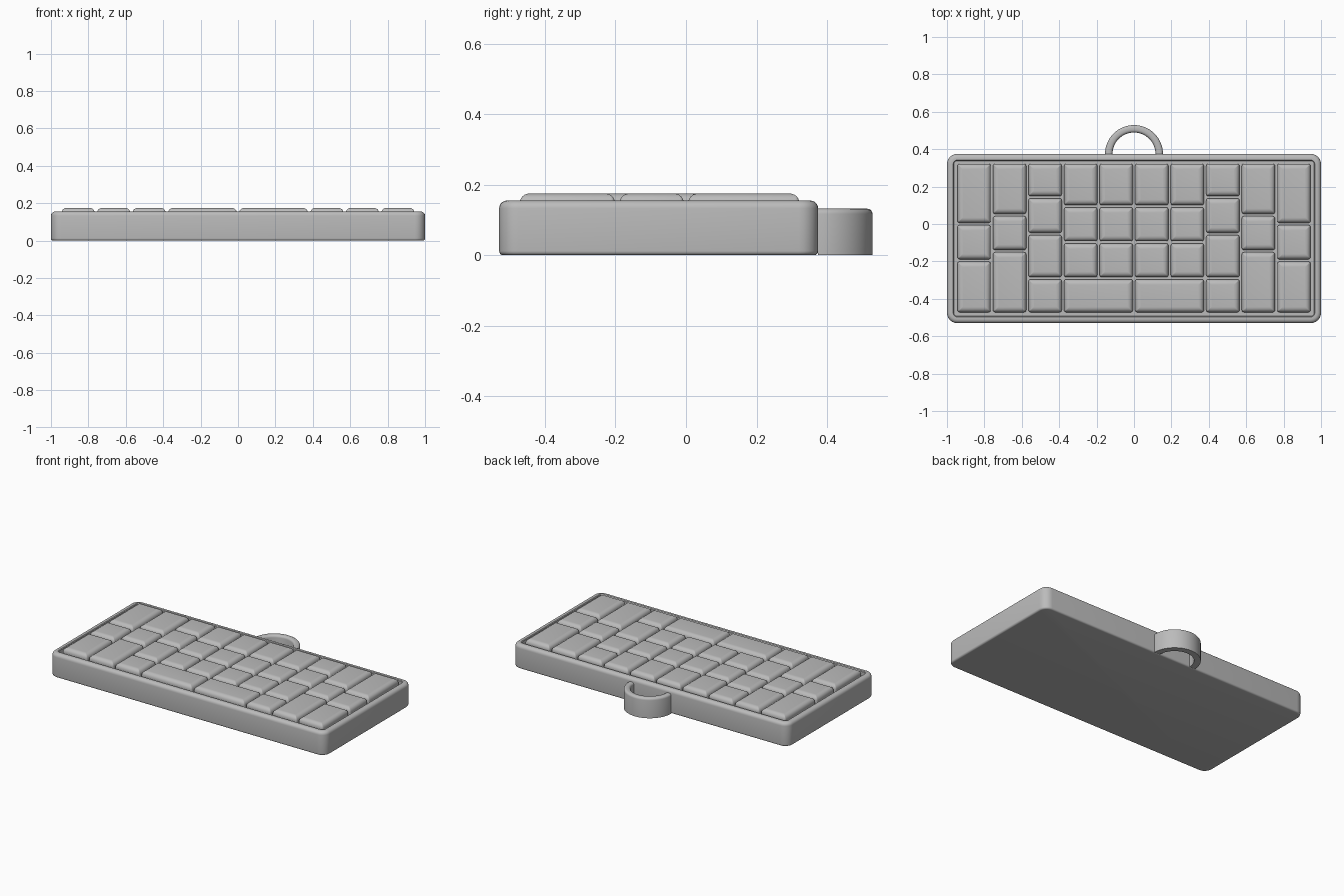
import bpy, bmesh
from math import sin, cos, pi, radians

cube = bpy.data.objects.get("Cube")
if cube:
    bpy.data.objects.remove(cube)

grey = bpy.data.materials.new("plain_grey")
grey.use_nodes = True
grey.diffuse_color = (0.5, 0.5, 0.5, 1)
grey.node_tree.nodes["Principled BSDF"].inputs["Base Color"].default_value = (0.5, 0.5, 0.5, 1)


def finish(name, bm):
    """Turn a bmesh into a shaded, coloured object."""
    bmesh.ops.recalc_face_normals(bm, faces=bm.faces)
    mesh = bpy.data.meshes.new(name)
    bm.to_mesh(mesh)
    bm.free()
    mesh.materials.append(grey)
    obj = bpy.data.objects.new(name, mesh)
    bpy.context.collection.objects.link(obj)
    bpy.ops.object.select_all(action="DESELECT")
    obj.select_set(True)
    bpy.context.view_layer.objects.active = obj
    bpy.ops.object.shade_smooth_by_angle(angle=radians(35))
    return obj


def fillet(inset, z, r, start, end, steps=5):
    """Quarter round as (inset, z) pairs about a centre."""
    angles = [start + (end - start) * i / steps for i in range(steps + 1)]
    return [(inset - r * cos(a), z + r * sin(a)) for a in angles]


def rounded_loft(name, x0, x1, y0, y1, radius, profile, steps=6):
    """Stack rounded rectangles following (inset, z) pairs and cap both ends."""
    bm = bmesh.new()
    loops = []
    for inset, z in profile:
        r = max(radius - inset, 0.003)
        xa, xb, ya, yb = x0 + inset + r, x1 - inset - r, y0 + inset + r, y1 - inset - r
        loop = []
        for k, (cx, cy) in enumerate([(xb, yb), (xa, yb), (xa, ya), (xb, ya)]):
            for i in range(steps + 1):
                a = (k + i / steps) * pi / 2
                loop.append(bm.verts.new((cx + r * cos(a), cy + r * sin(a), z)))
        loops.append(loop)
    n = len(loops[0])
    for low, high in zip(loops, loops[1:]):
        for i in range(n):
            j = (i + 1) % n
            bm.faces.new((low[i], low[j], high[j], high[i]))
    bm.faces.new(loops[0][::-1])
    bm.faces.new(loops[-1])
    return finish(name, bm)


# Tray: softened outside edges, raised rim and recessed floor
tray = fillet(0.012, 0.012, 0.012, -pi / 2, 0) + fillet(0.022, 0.133, 0.022, 0, pi / 2)
tray += [(0.033, 0.155), (0.037, 0.151), (0.037, 0.125)]
rounded_loft("tray", -1, 1, -0.53, 0.375, 0.055, tray)

# Keys: each column is split at its own heights, mirrored left to right
TOP, BOTTOM, PITCH, GAP = 0.328, -0.478, 0.19, 0.006
columns = [
    [TOP, 0.095, -0.098, -0.29],
    [TOP, 0.095, -0.098, -0.29],
    [TOP, 0.143, -0.053, -0.29, BOTTOM],
    [TOP, 0.048, -0.145, BOTTOM],
    [TOP, 0.0, -0.195, BOTTOM],
]
key_profile = [(0, 0.12)] + fillet(0.028, 0.147, 0.028, 0, pi / 2, 6)


def key(name, xa, xb, ya, yb):
    rounded_loft(name, xa + GAP, xb - GAP, ya + GAP, yb - GAP, 0.012, key_profile, 3)


for side, label in ((1, "left"), (-1, "right")):
    for c, cuts in enumerate(columns):
        xa, xb = sorted((side * c * PITCH, side * (c + 1) * PITCH))
        for row, (yb, ya) in enumerate(zip(cuts, cuts[1:])):
            key(f"{label}_key_{c + 1}_{row + 1}", xa, xb, ya, yb)
    xa, xb = sorted((0, side * 2 * PITCH))
    key(f"{label}_wide_key", xa, xb, BOTTOM, -0.29)

# Hanging loop: a tall band with a rounded top edge, spun half a turn
bm = bmesh.new()
INNER, OUTER, HEIGHT, R = 0.115, 0.155, 0.132, 0.015
section = [(INNER, 0), (OUTER, 0)]
section += [(OUTER - R + R * cos(i * pi / 8), HEIGHT - R + R * sin(i * pi / 8)) for i in range(5)]
section += [(INNER + R - R * sin(i * pi / 8), HEIGHT - R + R * cos(i * pi / 8)) for i in range(5)]
centre_y = 0.374
verts = [bm.verts.new((x, centre_y, z)) for x, z in section]
face = bm.faces.new(verts)
end = bmesh.ops.spin(bm, geom=[face], cent=(0, centre_y, 0), axis=(0, 0, 1),
                     angle=pi, steps=32, use_duplicate=False)
finish("hanging_loop", bm)
